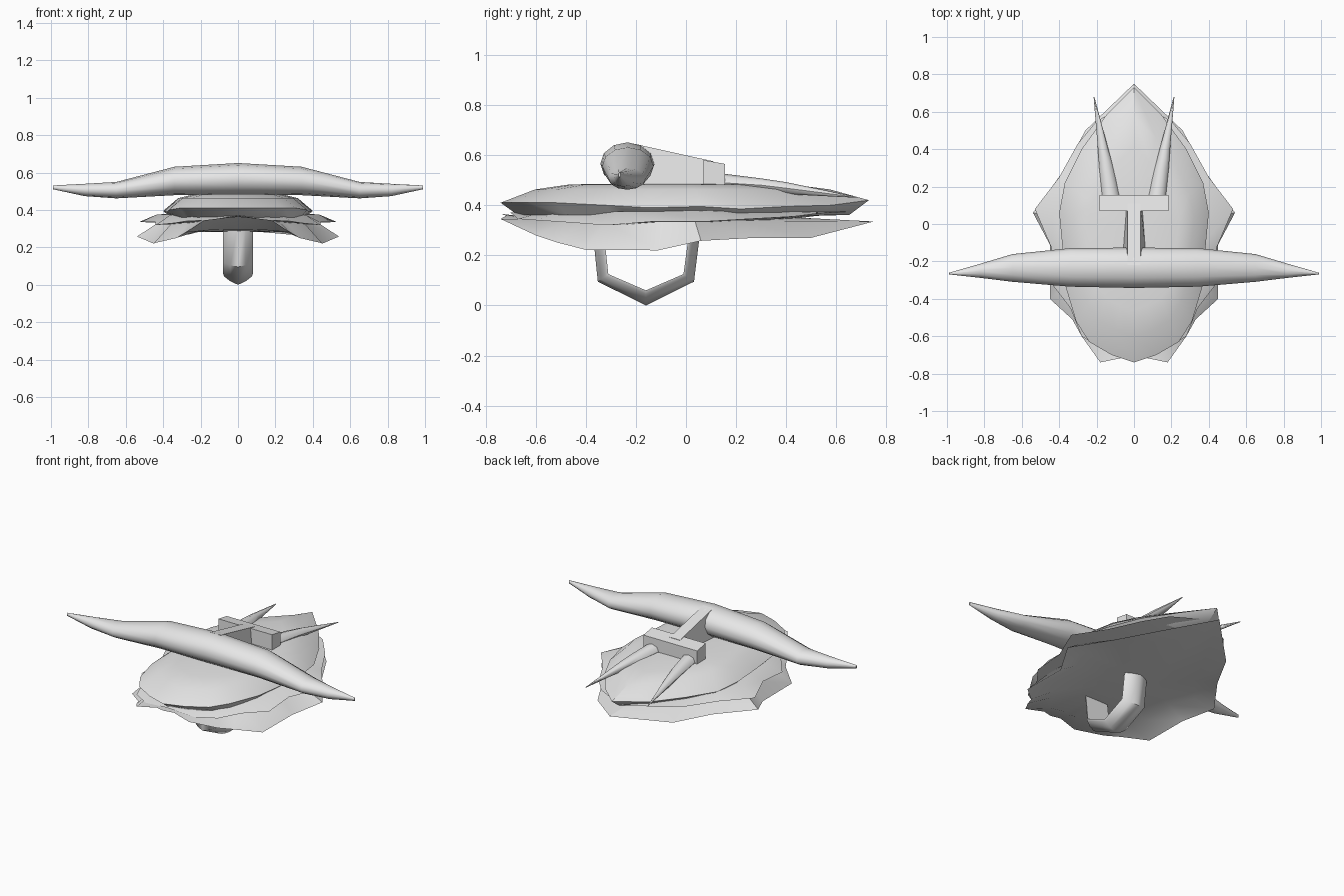
import bpy, bmesh, math
from mathutils import Vector

grey = bpy.data.materials.new("plain grey")
grey.diffuse_color = (0.8, 0.8, 0.8, 1)


def loft(name, rings, angle=30):
    """Closed skin through equal-length rings, capped at both ends."""
    bm = bmesh.new()
    vr = [[bm.verts.new(p) for p in r] for r in rings]
    for a, b in zip(vr, vr[1:]):
        for i in range(len(a)):
            j = (i + 1) % len(a)
            bm.faces.new((a[i], a[j], b[j], b[i]))
    for r in (vr[0], vr[-1]):
        c = bm.verts.new(sum((v.co for v in r), Vector()) / len(r))
        for i in range(len(r)):
            bm.faces.new((r[i], r[(i + 1) % len(r)], c))
    bmesh.ops.remove_doubles(bm, verts=bm.verts, dist=0.0005)
    bmesh.ops.recalc_face_normals(bm, faces=bm.faces)
    me = bpy.data.meshes.new(name)
    bm.to_mesh(me)
    bm.free()
    me.materials.append(grey)
    me.shade_smooth()
    me.set_sharp_from_angle(angle=math.radians(angle))
    ob = bpy.data.objects.new(name, me)
    bpy.context.collection.objects.link(ob)
    return ob


def ellipse(c, u, v, n=8):
    """Ring around c with half-axes u and v."""
    c, u, v = Vector(c), Vector(u), Vector(v)
    return [c + u * math.cos(2 * math.pi * i / n) + v * math.sin(2 * math.pi * i / n) for i in range(n)]


def plate(name, half, layers, angle=30):
    """Mirrored rim outline (back to front) with inner rings: (scale, level, blend to level)."""
    rim = half + [(-x, y, z) for x, y, z in half[-2:0:-1]]
    rings = []
    for s, level, k in layers:
        rings.append([(x * s, -0.05 + (y + 0.05) * s, z * (1 - k) + level * k) for x, y, z in rim])
    return loft(name, rings, angle)


# domed top plate with inward-sloping underside
plate("top_plate", [(0, 0.73, 0.42), (0.15, 0.58, 0.40), (0.28, 0.40, 0.395), (0.37, 0.22, 0.385),
                    (0.40, 0.06, 0.395), (0.38, -0.15, 0.39), (0.37, -0.32, 0.40), (0.31, -0.52, 0.41),
                    (0.24, -0.63, 0.41), (0.12, -0.70, 0.41), (0, -0.74, 0.41)],
      [(0.4, 0.35, 1), (0.9, 0.355, 0.9), (1, 0, 0), (0.8, 0.463, 1), (0.6, 0.483, 1), (0.2, 0.487, 1)], 40)

# middle plate
plate("middle_plate", [(0, 0.66, 0.375), (0.20, 0.55, 0.37), (0.30, 0.43, 0.355), (0.40, 0.25, 0.345),
                       (0.53, 0.08, 0.335), (0.44, -0.13, 0.335), (0.44, -0.32, 0.32), (0.34, -0.45, 0.33),
                       (0.28, -0.60, 0.34), (0.17, -0.67, 0.345), (0, -0.70, 0.37)],
      [(0.5, 0.33, 1), (1, 0, 0), (0.82, 0.38, 0.9), (0.4, 0.39, 1)])

# broad bottom plate with drooping rim
plate("bottom_plate", [(0, 0.75, 0.335), (0.26, 0.50, 0.27), (0.38, 0.28, 0.27), (0.54, 0.06, 0.258),
                       (0.45, -0.11, 0.22), (0.45, -0.40, 0.222), (0.33, -0.51, 0.25), (0.28, -0.60, 0.28),
                       (0.18, -0.74, 0.345), (0.06, -0.715, 0.36), (0, -0.735, 0.365)],
      [(0.3, 0.283, 1), (0.76, 0.288, 0.9), (1, 0, 0), (0.78, 0.345, 0.9), (0.4, 0.36, 1)], 35)

# long tapering crossbar
side = [(0.34, -0.232, 0.555, 0.103, 0.076), (0.65, -0.235, 0.506, 0.074, 0.044),
        (0.82, -0.25, 0.507, 0.038, 0.033), (0.99, -0.265, 0.521, 0.004, 0.01)]
stations = [(-x, *r) for x, *r in side[::-1]] + [(0, -0.234, 0.565, 0.108, 0.086)] + side
loft("crossbar", [ellipse((x, y, z), (0, a, 0), (0, 0, b), 12) for x, y, z, a, b in stations], 50)

# stem between crossbar and rear block, flared at its foot
loft("stem", [[(-w, y, 0.45), (w, y, 0.45), (0.035, y, t), (-0.035, y, t)]
              for y, t, w in ((-0.22, 0.648, 0.07), (0.11, 0.575, 0.045))])

# rear block
loft("rear_block", [[(-0.185, y, 0.455), (0.185, y, 0.455), (0.185, y, t), (-0.185, y, t)]
                    for y, t in ((0.07, 0.58), (0.155, 0.565))])

# pair of rear spikes
for s, label in ((1, "right"), (-1, "left")):
    loft(label + "_spike", [ellipse((s * x, y, z), (r, 0, 0), (0, 0, h)) for x, y, z, r, h in (
        (0.123, 0.14, 0.49, 0.046, 0.037), (0.148, 0.30, 0.48, 0.038, 0.027),
        (0.165, 0.40, 0.468, 0.028, 0.024), (0.214, 0.68, 0.432, 0.002, 0.002))], 50)

# hand grip underneath: flat inside, keeled outside, bent through five points (inner line, outward offset)
section = [(0.08, 0), (0.075, 0.25), (0.04, 0.7), (0, 1), (-0.04, 0.7), (-0.075, 0.25), (-0.08, 0), (0, 0)]
grip = [(-0.33, 0.31, -0.045, 0.01), (-0.31, 0.125, -0.042, -0.03), (-0.16, 0.06, 0, -0.06),
        (-0.01, 0.125, 0.042, -0.03), (0.015, 0.31, 0.045, 0.01)]
loft("hand_grip", [[(x, y + dy * k, z + dz * k) for x, k in section] for y, z, dy, dz in grip], 50)
